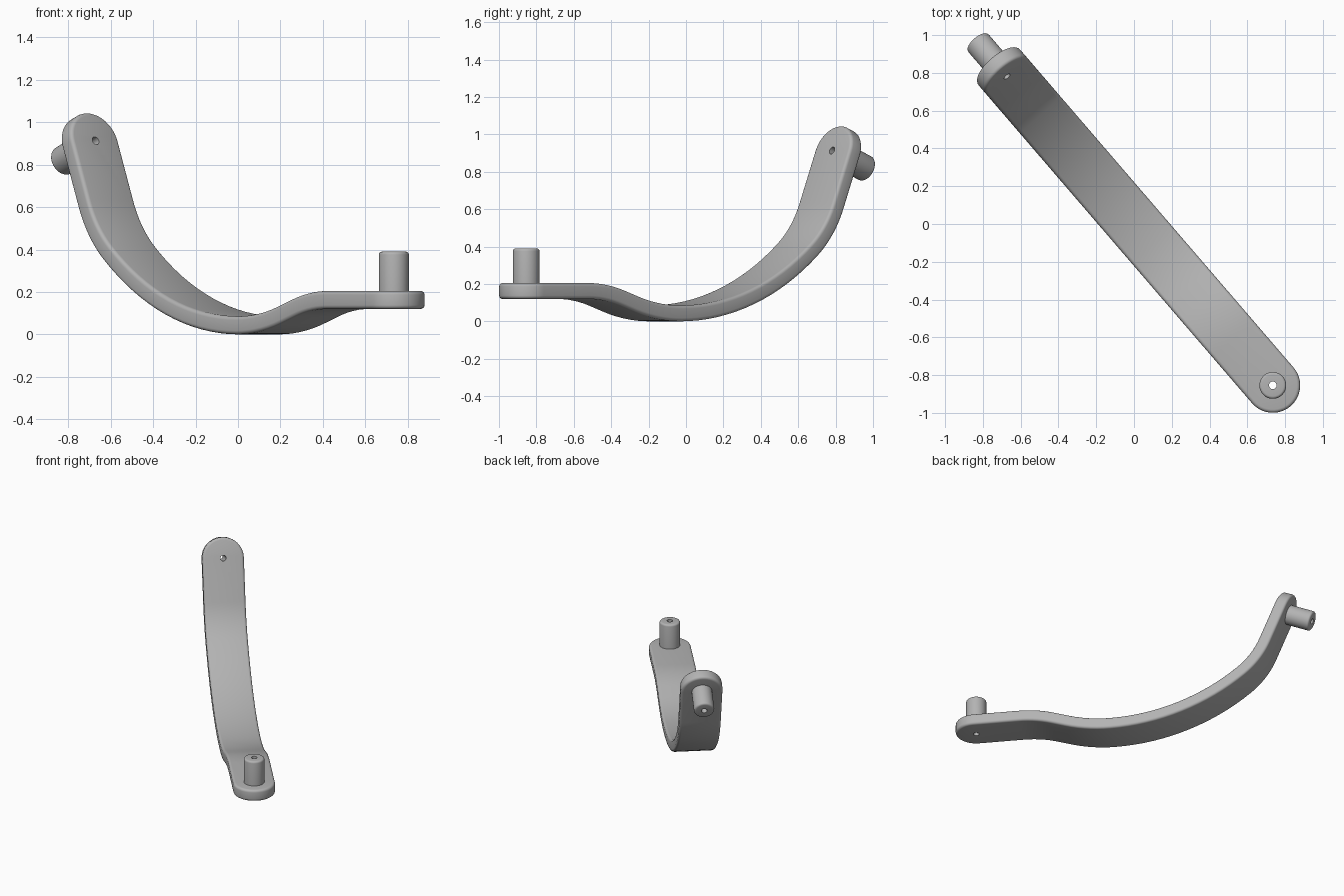
import bpy, bmesh
from math import sin, cos, pi, radians
from mathutils import Matrix, Vector

if "Cube" in bpy.data.objects:
    bpy.data.objects.remove(bpy.data.objects["Cube"])

# One plain metal colour
metal = bpy.data.materials.new("grey_metal")
metal.use_nodes = True
metal.diffuse_color = (0.45, 0.45, 0.45, 1)
metal.node_tree.nodes["Principled BSDF"].inputs["Base Color"].default_value = metal.diffuse_color

# The strap runs diagonally: ALONG is its length, ACROSS its width
ALONG = Vector((0.652, -0.758, 0))
ACROSS = Vector((0.758, 0.652, 0))
UP = Vector((0, 0, 1))
HALF_W, THICK, ROUND = 0.145, 0.085, 0.018
PIN_R, HOLE_R = 0.071, 0.02

# Centreline: (length, turn in degrees); positive turns bend downward
START = (1.272, 0.1625)
SEGMENTS = [(0.468, 0)] + [(r * radians(abs(a)), a) for r, a in [(0.8, 18)]] + [(0.103, 0)]
SEGMENTS += [(r * radians(abs(a)), a) for r, a in [(1.0, -18), (1.4575, -40), (0.59, -28)]]
SEGMENTS += [(0.45, 0)]
TOTAL = sum(length for length, _ in SEGMENTS)


def frame_at(dist):
    """Point, heading and inner-side normal at a distance along the centreline."""
    s, z, heading = START[0], START[1], pi
    for length, turn in SEGMENTS:
        step = min(dist, length)
        angle = radians(turn) * step / length
        if turn:
            r = length / radians(turn)
            s += r * (sin(heading + angle) - sin(heading))
            z -= r * (cos(heading + angle) - cos(heading))
        else:
            s += step * cos(heading)
            z += step * sin(heading)
        heading += angle
        dist -= step
        if dist <= 1e-9:
            break
    forward = ALONG * cos(heading) + UP * sin(heading)
    normal = ALONG * sin(heading) - UP * cos(heading)
    return ALONG * s + UP * z, forward, normal


def finish(name, bm):
    bmesh.ops.remove_doubles(bm, verts=bm.verts, dist=1e-5)
    bmesh.ops.recalc_face_normals(bm, faces=bm.faces)
    mesh = bpy.data.meshes.new(name)
    bm.to_mesh(mesh)
    bm.free()
    mesh.materials.append(metal)
    obj = bpy.data.objects.new(name, mesh)
    bpy.context.collection.objects.link(obj)
    return obj


def shade(obj):
    bpy.ops.object.select_all(action='DESELECT')
    obj.select_set(True)
    bpy.context.view_layer.objects.active = obj
    bpy.ops.object.shade_smooth_by_angle(angle=radians(35))


def stations(inset):
    """(distance, half width) pairs of the round-ended outline, shrunk by inset."""
    r = HALF_W - inset
    cap = [(HALF_W - r * cos(a), r * sin(a)) for a in (pi / 2 * i / 12 for i in range(13))]
    rows, dist = list(cap), 0
    for i, (length, turn) in enumerate(SEGMENTS[:-1]):
        count = max(1, int(abs(turn) / 2.5))
        rows += [(dist + length * (k + 1) / count, r) for k in range(count)]
        dist += length
    return rows + [(TOTAL - d, w) for d, w in reversed(cap)]


def build_strap():
    bm = bmesh.new()
    # Layers from outer to inner side, with rounded rims
    arc = [(ROUND * (1 - cos(a)), THICK / 2 - ROUND * (1 - sin(a)))
           for a in (pi / 2 * i / 4 for i in range(5))]
    layers = [(i, -h) for i, h in reversed(arc)] + arc
    grid = []
    for inset, height in layers:
        left, right = [], []
        for dist, w in stations(inset):
            point, _, normal = frame_at(dist)
            base = point + normal * height
            left.append(bm.verts.new(base + ACROSS * w))
            right.append(bm.verts.new(base - ACROSS * w))
        grid.append((left, right))
    for (l0, r0), (l1, r1) in zip(grid, grid[1:]):
        for a, b in ((l0, l1), (r0, r1)):
            for i in range(len(a) - 1):
                bm.faces.new((a[i], a[i + 1], b[i + 1], b[i]))
    for left, right in (grid[0], grid[-1]):
        for i in range(len(left) - 1):
            bm.faces.new((left[i], left[i + 1], right[i + 1], right[i]))
    return finish("curved_strap", bm)


def lathe(name, profile, matrix, steps=40):
    """Spin a closed (radius, height) profile around the local z axis."""
    bm = bmesh.new()
    rings = [[bm.verts.new(matrix @ Vector((r * cos(2 * pi * k / steps), r * sin(2 * pi * k / steps), h)))
              for k in range(steps)] for r, h in profile]
    for a, b in zip(rings, rings[1:] + rings[:1]):
        for k in range(steps):
            n = (k + 1) % steps
            bm.faces.new((a[k], a[n], b[n], b[k]))
    return finish(name, bm)


def pin_frame(dist, side):
    point, forward, normal = frame_at(dist)
    axis = normal * side
    basis = Matrix((forward, axis.cross(forward), axis)).transposed().to_4x4()
    return Matrix.Translation(point) @ basis


def drill(obj, matrix):
    bpy.ops.mesh.primitive_cylinder_add(vertices=40, radius=HOLE_R, depth=0.3)
    cutter = bpy.context.object
    cutter.hide_render = True
    cutter.matrix_world = matrix
    bpy.context.view_layer.objects.active = obj
    mod = obj.modifiers.new("drill", 'BOOLEAN')
    mod.operation, mod.object, mod.solver = 'DIFFERENCE', cutter, 'EXACT'
    bpy.ops.object.modifier_apply(modifier=mod.name)
    bpy.data.objects.remove(cutter)


strap = build_strap()

# Hollow pins: upward on the flat end, outward on the raised end
for name, dist, side, height in (("flat_end_pin", HALF_W, 1, 0.185),
                                 ("raised_end_pin", TOTAL - HALF_W, -1, 0.178)):
    place = pin_frame(dist, side)
    drill(strap, place)
    top = THICK / 2 + height
    rim = [(PIN_R - 0.014 * (1 - cos(a)), top - 0.014 * (1 - sin(a)))
           for a in (pi / 2 * i / 4 for i in range(5))]
    base = THICK / 2 - 0.005
    shade(lathe(name, [(HOLE_R, base), (PIN_R, base)] + rim + [(HOLE_R, top)], place))

shade(strap)
